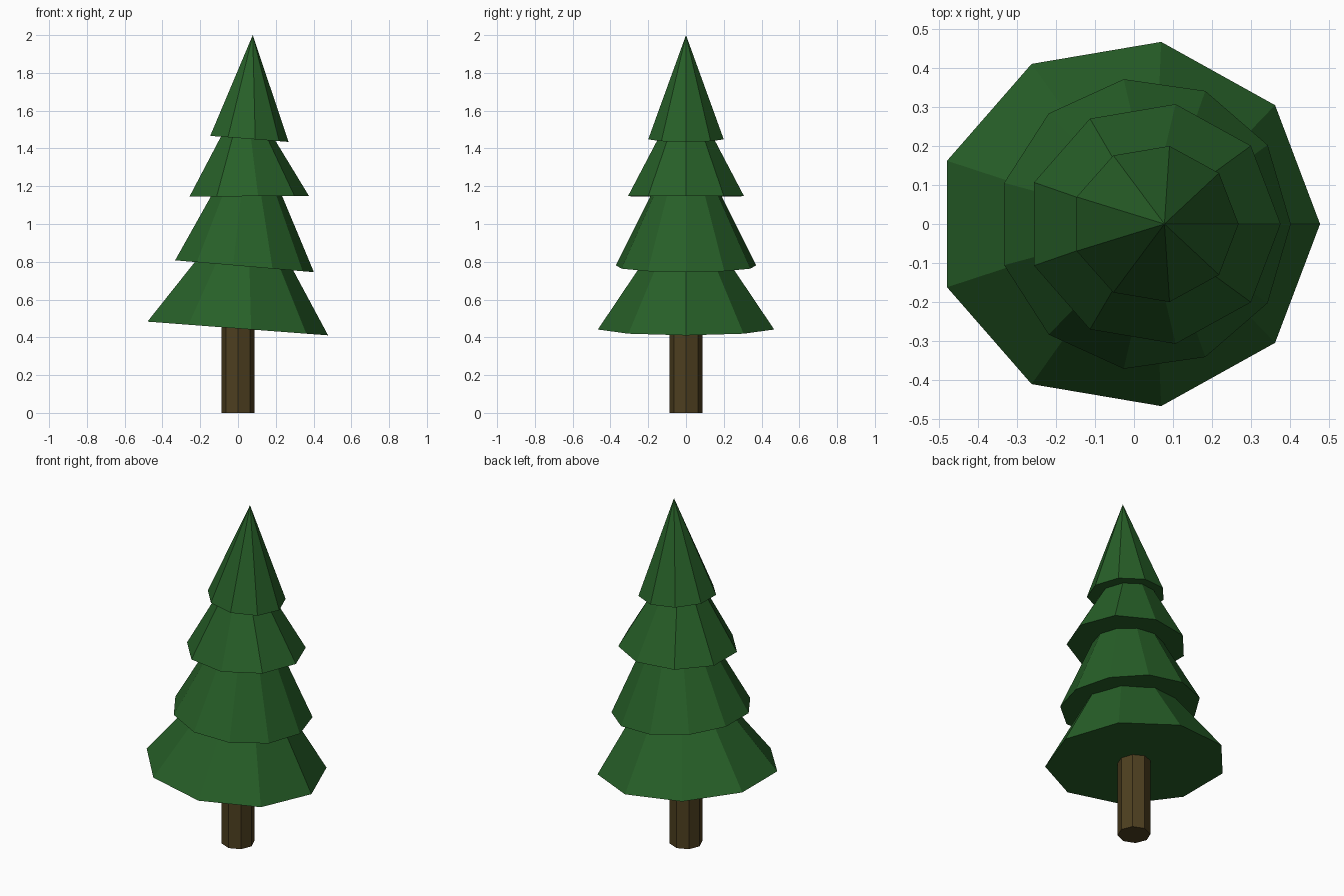
import bpy, bmesh
from math import cos, sin, tau

if "Cube" in bpy.data.objects:
    bpy.data.objects.remove(bpy.data.objects["Cube"])


def material(name, rgb):
    mat = bpy.data.materials.new(name)
    mat.diffuse_color = (*rgb, 1)
    mat.use_nodes = True
    mat.node_tree.nodes["Principled BSDF"].inputs["Base Color"].default_value = mat.diffuse_color
    return mat


def build(name, sides, base, top, mat):
    """Closed flat-sided solid. Ring = (centre x, radius x, radius y, z at centre, z slope along x)."""
    bm = bmesh.new()

    def ring(cx, rx, ry, z, slope=0):
        pts = [(rx * cos(tau * i / sides), ry * sin(tau * i / sides)) for i in range(sides)]
        return [bm.verts.new((cx + x, y, z + slope * x)) for x, y in pts]

    low = ring(*base)
    bm.faces.new(low[::-1])
    if len(top) == 3:                       # pointed tip
        tip = bm.verts.new(top)
        for i in range(sides):
            bm.faces.new((low[i], low[(i + 1) % sides], tip))
    else:                                   # cut-off top
        high = ring(*top)
        bm.faces.new(high)
        for i in range(sides):
            j = (i + 1) % sides
            bm.faces.new((low[i], low[j], high[j], high[i]))
    bmesh.ops.recalc_face_normals(bm, faces=bm.faces)
    mesh = bpy.data.meshes.new(name)
    bm.to_mesh(mesh)
    bm.free()
    mesh.materials.append(mat)
    obj = bpy.data.objects.new(name, mesh)
    bpy.context.collection.objects.link(obj)
    return obj


green = material("needles", (0.02, 0.115, 0.021))
brown = material("bark", (0.075, 0.05, 0.014))

# Trunk
build("trunk", 8, (0, 0.088, 0.088, 0), (0, 0.088, 0.088, 0.6), brown)

# Foliage tiers, lowest to highest, each hiding the top of the one below
build("foliage_bottom", 9, (-0.016, 0.493, 0.474, 0.448, -0.076), (0.02, 0.221, 0.195, 0.85), green)
build("foliage_lower", 11, (0.027, 0.375, 0.375, 0.777, -0.0857), (0.046, 0.166, 0.163, 1.2), green)
build("foliage_upper", 9, (0.05, 0.326, 0.312, 1.147, 0.003), (0.042, 0.12, 0.124, 1.5), green)
build("foliage_tip", 9, (0.054, 0.214, 0.203, 1.451, -0.077), (0.078, 0, 2.0), green)
